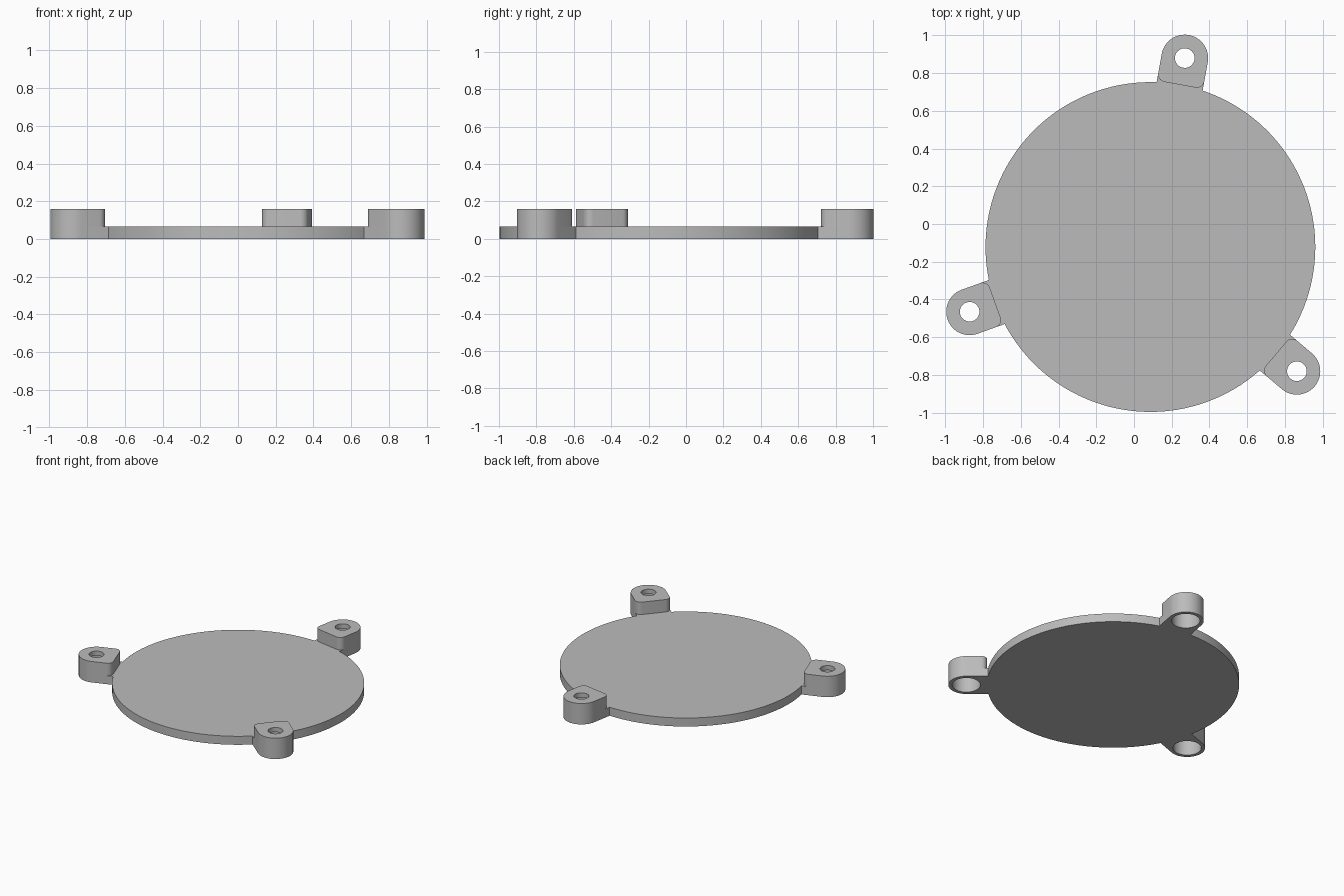
import bpy, bmesh
from math import radians, cos, sin, asin, pi
from mathutils import Vector, Matrix

cube = bpy.data.objects.get("Cube")
if cube:
    bpy.data.objects.remove(cube)

CENTRE = Vector((0.087, -0.122, 0))
DISC_R, LUG_R, LUG_DIST = 0.874, 0.124, 1.018
HOLE_R, BORE_R, CORNER_R = 0.052, 0.098, 0.04
PLATE_H, TOTAL_H, BORE_H = 0.065, 0.16, 0.125
LUG_ANGLES = [radians(a) for a in (79.7, 199.7, 319.7)]

grey = bpy.data.materials.new("light grey")
grey.use_nodes = True
colour = (0.5, 0.5, 0.5, 1)
grey.diffuse_color = colour
grey.node_tree.nodes["Principled BSDF"].inputs["Base Color"].default_value = colour


def arc(cx, cy, r, start, end, n):
    """Points along an arc, both ends included."""
    return [Vector((cx + r * cos(start + (end - start) * i / n),
                    cy + r * sin(start + (end - start) * i / n), 0))
            for i in range(n + 1)]


def prism(name, outline, z0, z1):
    """Extrude a flat outline between two heights."""
    bm = bmesh.new()
    face = bm.faces.new([bm.verts.new((p.x, p.y, z0)) for p in outline])
    top = bmesh.ops.extrude_face_region(bm, geom=[face])["geom"]
    bmesh.ops.translate(bm, vec=(0, 0, z1 - z0),
                        verts=[v for v in top if isinstance(v, bmesh.types.BMVert)])
    bmesh.ops.recalc_face_normals(bm, faces=bm.faces)
    mesh = bpy.data.meshes.new(name)
    bm.to_mesh(mesh)
    bm.free()
    mesh.materials.append(grey)
    obj = bpy.data.objects.new(name, mesh)
    bpy.context.collection.objects.link(obj)
    return obj


def combine(target, other, operation):
    """Apply a boolean and discard the helper."""
    mod = target.modifiers.new("join", 'BOOLEAN')
    mod.operation, mod.object, mod.solver = operation, other, 'EXACT'
    bpy.context.view_layer.objects.active = target
    bpy.ops.object.modifier_apply(modifier=mod.name)
    bpy.data.objects.remove(other)


def placed(points, angle):
    """Turn points about the disc centre, then move them onto it."""
    turn = Matrix.Rotation(angle, 3, 'Z')
    return [turn @ p + CENTRE for p in points]


# Plate outline: disc arcs broken by three round-ended tabs
half = asin(LUG_R / DISC_R)
tip = arc(LUG_DIST, 0, LUG_R, -pi / 2, pi / 2, 32)
rim = arc(0, 0, DISC_R, half, 2 * pi / 3 - half, 60)
outline = [p for a in LUG_ANGLES for p in placed(tip + rim, a)]
body = prism("cover_plate", outline, 0, PLATE_H)

# Raised lug: rounded tip with softened inner corners
inner = DISC_R + CORNER_R
side = LUG_R - CORNER_R
lug = (tip + arc(inner, side, CORNER_R, pi / 2, pi, 8)
       + arc(inner, -side, CORNER_R, pi, 3 * pi / 2, 8))
for a in LUG_ANGLES:
    combine(body, prism("lug", placed(lug, a), PLATE_H, TOTAL_H), 'UNION')

# Screw hole from above and wider recess from below
for a in LUG_ANGLES:
    for r, z0, z1 in ((BORE_R, -0.1, BORE_H), (HOLE_R, -0.2, 0.3)):
        circle = arc(LUG_DIST, 0, r, 0, 2 * pi, 40)[:-1]
        combine(body, prism("hole", placed(circle, a), z0, z1), 'DIFFERENCE')

bpy.ops.object.select_all(action='DESELECT')
body.select_set(True)
bpy.context.view_layer.objects.active = body
bpy.ops.object.shade_smooth_by_angle(angle=radians(30))
